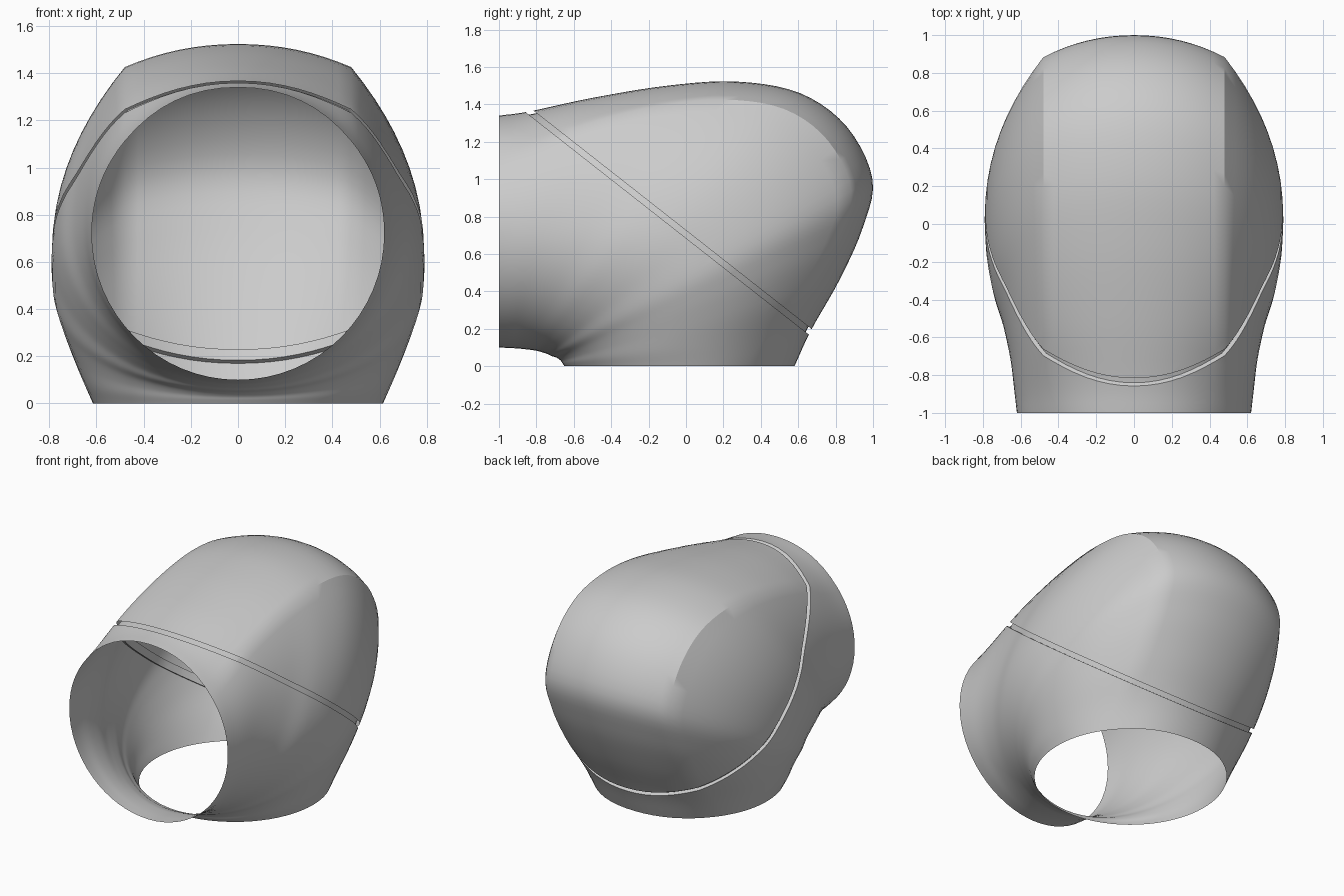
import bpy, bmesh, math
from mathutils import Vector

if "Cube" in bpy.data.objects:
    bpy.data.objects.remove(bpy.data.objects["Cube"])

# Fan of cross-sections: inner (y, z), outer (y, z), half width, crease depth
KEYS = [
    (-1.00, .100, -1.00, 1.34, .620, .228),
    (-.95, .098, -.84, 1.362, .632, .20),
    (-.90, .095, -.50, 1.435, .655, .15),
    (-.85, .090, -.10, 1.500, .697, .125),
    (-.80, .083, .27, 1.522, .750, .12),
    (-.77, .075, .61, 1.46, .780, .12),
    (-.74, .065, .86, 1.28, .790, .125),
    (-.72, .055, .997, 1.00, .785, .13),
    (-.69, .045, .945, .74, .755, .145),
    (-.67, .030, .82, .46, .710, .17),
    (-.66, .015, .67, .195, .660, .20),
    (-.65, .000, .58, .00, .615, .228),
]
CREASE_X = .48
SUB, N1, N2, N3 = 5, 16, 10, 8


def spline(keys, sub):
    """Smooth interpolation through the keyed sections."""
    vs = [Vector(k) for k in keys]
    vs = [2 * vs[0] - vs[1]] + vs + [2 * vs[-1] - vs[-2]]
    out = []
    for i in range(1, len(vs) - 2):
        a, b, c, d = vs[i - 1:i + 3]
        for j in range(sub):
            t = j / sub
            out.append(.5 * (2 * b + (c - a) * t + (2 * a - 5 * b + 4 * c - d) * t * t
                             + (3 * b - a - 3 * c + d) * t ** 3))
    return out + [vs[-2]]


def quad(a, b, c, t):
    return a * (1 - t) ** 2 + b * 2 * t * (1 - t) + c * t * t


def half_section(w, fc, b):
    """(fraction from inner to outer, x) from the inner point to the outer point."""
    fm = .5 - .04 * b
    pts = []
    for i in range(N1):
        a = i / N1 * math.pi / 2
        pts.append(Vector((fm * (1 - math.cos(a)), w * math.sin(a))))
    crease = Vector((fc, CREASE_X))
    ctrl = Vector((fm + (.56 - .05 * b) * (fc - fm), w))
    pts += [quad(Vector((fm, w)), ctrl, crease, i / N2) for i in range(N2)]
    top = Vector((1, .294 - .04 * b))
    pts += [quad(crease, top, Vector((1, 0)), i / N3) for i in range(N3 + 1)]
    return pts


def shell():
    """Whole elbow-shaped shell, open at the front and the bottom."""
    bm = bmesh.new()
    rings = []
    secs = spline(KEYS, SUB)
    for k, (iy, iz, oy, oz, w, sag) in enumerate(secs):
        b = math.sin(math.pi * k / (len(secs) - 1))
        length = math.hypot(oy - iy, oz - iz)
        half = half_section(w, 1 - sag / length, b)
        full = half + [Vector((p.x, -p.y)) for p in half[-2:0:-1]]
        rings.append([bm.verts.new((x, iy + (oy - iy) * f, iz + (oz - iz) * f)) for f, x in full])
    n = len(rings[0])
    for r, s in zip(rings, rings[1:]):
        for i in range(n):
            j = (i + 1) % n
            bm.faces.new((r[i], r[j], s[j], s[i]))
    bmesh.ops.recalc_face_normals(bm, faces=bm.faces)
    # make normals point outwards
    top = max(bm.faces, key=lambda f: f.calc_center_median().z)
    if top.normal.z < 0:
        bmesh.ops.reverse_faces(bm, faces=bm.faces)
    bm.normal_update()
    return bm


NORMAL = Vector((0, .618, .787)).normalized()


def trim(bm, d, keep_above):
    """Cut the shell along the slanted seam plane at distance d."""
    bmesh.ops.bisect_plane(bm, geom=bm.verts[:] + bm.edges[:] + bm.faces[:], dist=1e-5,
                           plane_co=NORMAL * d, plane_no=NORMAL,
                           clear_inner=keep_above, clear_outer=not keep_above)


def finish(bm, name):
    me = bpy.data.meshes.new(name)
    bm.to_mesh(me)
    bm.free()
    ob = bpy.data.objects.new(name, me)
    bpy.context.collection.objects.link(ob)
    bpy.ops.object.select_all(action='DESELECT')
    ob.select_set(True)
    bpy.context.view_layer.objects.active = ob
    bpy.ops.object.shade_smooth_by_angle(angle=math.radians(30))


LOW, HIGH = .539, .571

# Lower body with the two round openings
body = shell()
trim(body, LOW, False)
finish(body, "elbow_body")

# Domed cap above the seam
dome = shell()
trim(dome, HIGH, True)
finish(dome, "dome_cap")

# Recessed seam band, with a wall up to the body's edge
band = shell()
trim(band, LOW, True)
trim(band, .59, False)
band.normal_update()
normals = {v: v.normal.copy() for v in band.verts}
rim = [e for e in band.edges if e.is_boundary
       and all(abs(v.co.dot(NORMAL) - LOW) < 1e-3 for v in e.verts)]
for v, no in normals.items():
    no = (no - NORMAL * no.dot(NORMAL)).normalized()
    normals[v] = no
    v.co -= no * .022
wall = bmesh.ops.extrude_edge_only(band, edges=rim)["geom"]
old = [(v.co.copy(), no) for v, no in normals.items()]
for g in wall:
    if isinstance(g, bmesh.types.BMVert):
        no = min(old, key=lambda o: (o[0] - g.co).length_squared)[1]
        g.co += no * .022
finish(band, "seam_groove")
